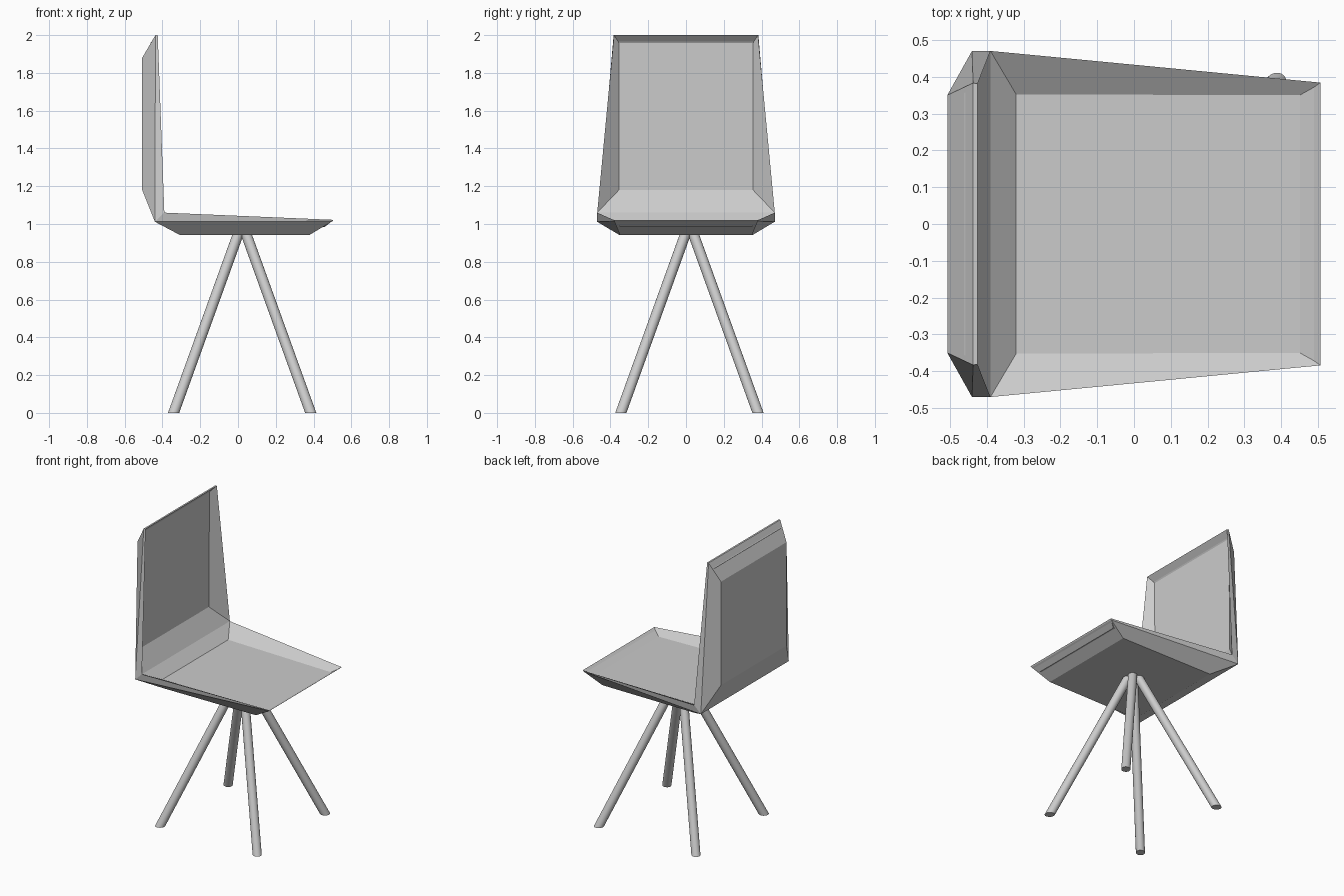
import bpy, bmesh, math
from mathutils import Vector

if "Cube" in bpy.data.objects:
    bpy.data.objects.remove(bpy.data.objects["Cube"])


def finish(name, bm):
    bmesh.ops.recalc_face_normals(bm, faces=bm.faces)
    me = bpy.data.meshes.new(name)
    bm.to_mesh(me)
    bm.free()
    ob = bpy.data.objects.new(name, me)
    bpy.context.collection.objects.link(ob)
    return ob


# Half profiles of the folded shell, front edge -> fold -> top edge (x, half width, z)
outer = [(.50, .38, 1.015), (.38, .35, .943), (-.31, .355, .943), (-.44, .47, 1.012),
         (-.507, .35, 1.18), (-.507, .35, 1.88), (-.437, .383, 2.0)]
inner = [(.506, .384, 1.022), (.46, .35, .985), (-.32, .352, .998), (-.39, .47, 1.06),
         (-.467, .355, 1.18), (-.462, .355, 1.96), (-.425, .381, 2.0)]

# Seat and backrest: one closed faceted shell
bm = bmesh.new()
sides = []
for s in (1, -1):
    o, i = ([bm.verts.new((x, s * y, z)) for x, y, z in p] for p in (outer, inner))
    sides.append((o, i))
    for skin in (o, i):
        bm.faces.new(skin[0:4])      # seat side facet
        bm.faces.new(skin[3:7])      # backrest side facet
    bm.faces.new((o[0], i[0], i[3], o[3]))   # seat rim
    bm.faces.new((o[3], i[3], i[6], o[6]))   # backrest rim
(lo, li), (ro, ri) = sides
for l, r in ((lo, ro), (li, ri)):
    for k in range(6):
        bm.faces.new((l[k], l[k + 1], r[k + 1], r[k]))
for k in (0, 6):                             # front and top lips
    bm.faces.new((lo[k], li[k], ri[k], ro[k]))
finish("seat_and_backrest", bm)


# Splayed round legs, cut level at the floor
def leg(name, sx, sy, r=.028, n=24, top_z=.95):
    foot = Vector((.022 + sx * .363, .018 + sy * .363, 0))
    top = Vector((.022 + sx * .02, .018 + sy * .02, top_z))
    axis = top - foot
    stretch = axis.length / axis.z
    d = Vector((sx, sy, 0)).normalized()
    e = Vector((-d.y, d.x, 0))
    bm = bmesh.new()
    rings = []
    for c in (foot, top):
        rings.append([bm.verts.new(c + d * (r * stretch * math.cos(2 * math.pi * k / n))
                                   + e * (r * math.sin(2 * math.pi * k / n))) for k in range(n)])
    a, b = rings
    for k in range(n):
        bm.faces.new((a[k], a[(k + 1) % n], b[(k + 1) % n], b[k])).smooth = True
    bm.faces.new(a)
    bm.faces.new(b)
    ob = finish(name, bm)
    bpy.ops.object.select_all(action='DESELECT')
    bpy.context.view_layer.objects.active = ob
    ob.select_set(True)
    bpy.ops.object.shade_smooth_by_angle(angle=math.radians(35))


for sx, xn in ((-1, "left"), (1, "right")):
    for sy, yn in ((-1, "front"), (1, "back")):
        leg(f"{yn}_{xn}_leg", sx, sy)
